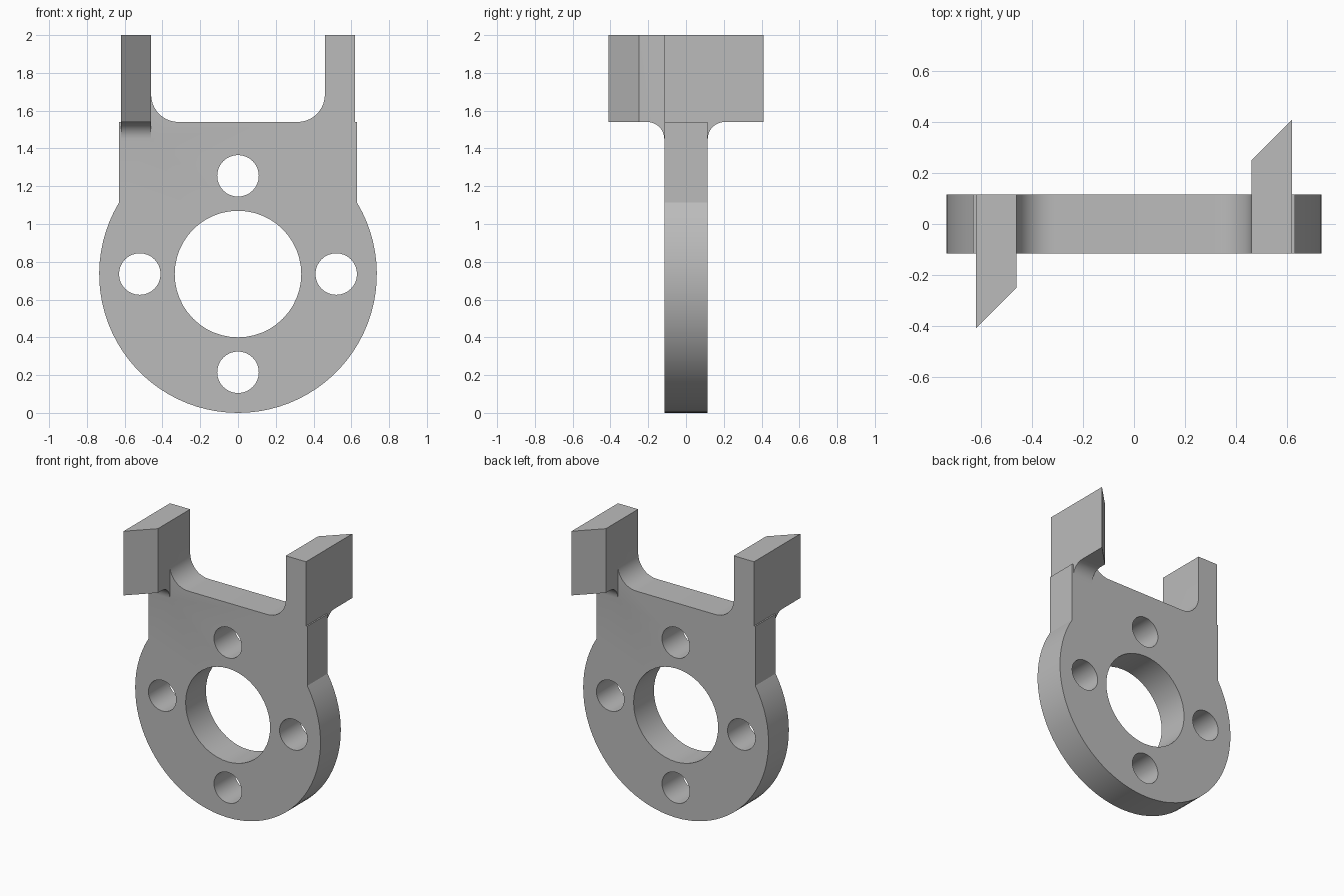
import bpy
import bmesh
from math import radians, sin, cos, asin, degrees

cube = bpy.data.objects.get("Cube")
if cube:
    bpy.data.objects.remove(cube, do_unlink=True)

# Main dimensions
HALF = 0.115                   # half thickness of the plate
RADIUS = 0.735                 # disc radius and height of its centre
SHOULDER, SHELF, TOP = 0.63, 1.54, 2.0
IN, OUT = 0.46, 0.62           # inner and outer side of each prong
TIP_IN, TIP_OUT = 0.25, 0.41   # slanted end of each hook
FILLET, HOOK_FILLET = 0.145, 0.09

steel = bpy.data.materials.new("plain grey")
steel.use_nodes = True
steel.diffuse_color = (0.5, 0.5, 0.5, 1)
steel.node_tree.nodes["Principled BSDF"].inputs["Base Color"].default_value = (0.5, 0.5, 0.5, 1)


def arc(cx, cy, r, start, end, steps):
    angles = [radians(start + (end - start) * i / steps) for i in range(steps + 1)]
    return [(cx + r * cos(a), cy + r * sin(a)) for a in angles]


def prism(name, near, far):
    """Closed solid between two matching outlines of 3D points."""
    bm = bmesh.new()
    a = [bm.verts.new(p) for p in near]
    b = [bm.verts.new(p) for p in far]
    bm.faces.new(a)
    bm.faces.new(b[::-1])
    for i in range(len(a)):
        j = (i + 1) % len(a)
        bm.faces.new((a[j], a[i], b[i], b[j]))
    bmesh.ops.recalc_face_normals(bm, faces=bm.faces)
    mesh = bpy.data.meshes.new(name)
    bm.to_mesh(mesh)
    bm.free()
    mesh.materials.append(steel)
    obj = bpy.data.objects.new(name, mesh)
    bpy.context.collection.objects.link(obj)
    return obj


def extrude_y(name, outline, half):
    return prism(name, [(x, -half, z) for x, z in outline],
                 [(x, half, z) for x, z in outline])


def combine(target, other, operation):
    mod = target.modifiers.new(operation, 'BOOLEAN')
    mod.operation, mod.object, mod.solver = operation, other, 'EXACT'
    bpy.context.view_layer.objects.active = target
    bpy.ops.object.modifier_apply(modifier=mod.name)
    bpy.data.objects.remove(other, do_unlink=True)


# Plate outline: right half from the bottom up, then mirrored
meet = degrees(asin((1 - (SHOULDER / RADIUS) ** 2) ** 0.5))
half_outline = arc(0, RADIUS, RADIUS, -90, meet, 28)
half_outline += [(SHOULDER, SHELF), (OUT, SHELF), (OUT, TOP), (IN, TOP)]
half_outline += arc(IN - FILLET, SHELF + FILLET, FILLET, 0, -90, 10)
outline = half_outline + [(-x, z) for x, z in half_outline[:0:-1]]
bracket = extrude_y("bracket_plate", outline, HALF)

# Hooks: one reaches forward on the right, one backward on the left
for side in (-1, 1):
    def section(x, tip):
        pts = [(0, TOP), (tip, TOP), (tip, SHELF)]
        pts += arc(HALF + HOOK_FILLET, SHELF - HOOK_FILLET, HOOK_FILLET, 90, 180, 8)
        pts += [(0, SHELF - HOOK_FILLET)]
        return [(side * x, side * y, z) for y, z in pts]
    hook = prism("hook", section(IN, TIP_IN), section(OUT, TIP_OUT))
    combine(bracket, hook, 'UNION')

# Central bore and four bolt holes
holes = [(0, 0, 0.335, 48)]
holes += [(0.52 * cos(radians(a)), 0.52 * sin(radians(a)), 0.11, 32)
          for a in range(0, 360, 90)]
for x, z, r, steps in holes:
    circle = arc(x, RADIUS + z, r, 0, 360, steps)[:-1]
    combine(bracket, extrude_y("hole_cutter", circle, 0.3), 'DIFFERENCE')

bpy.ops.object.select_all(action='DESELECT')
bracket.select_set(True)
bpy.context.view_layer.objects.active = bracket
bpy.ops.object.shade_smooth_by_angle(angle=radians(25))
